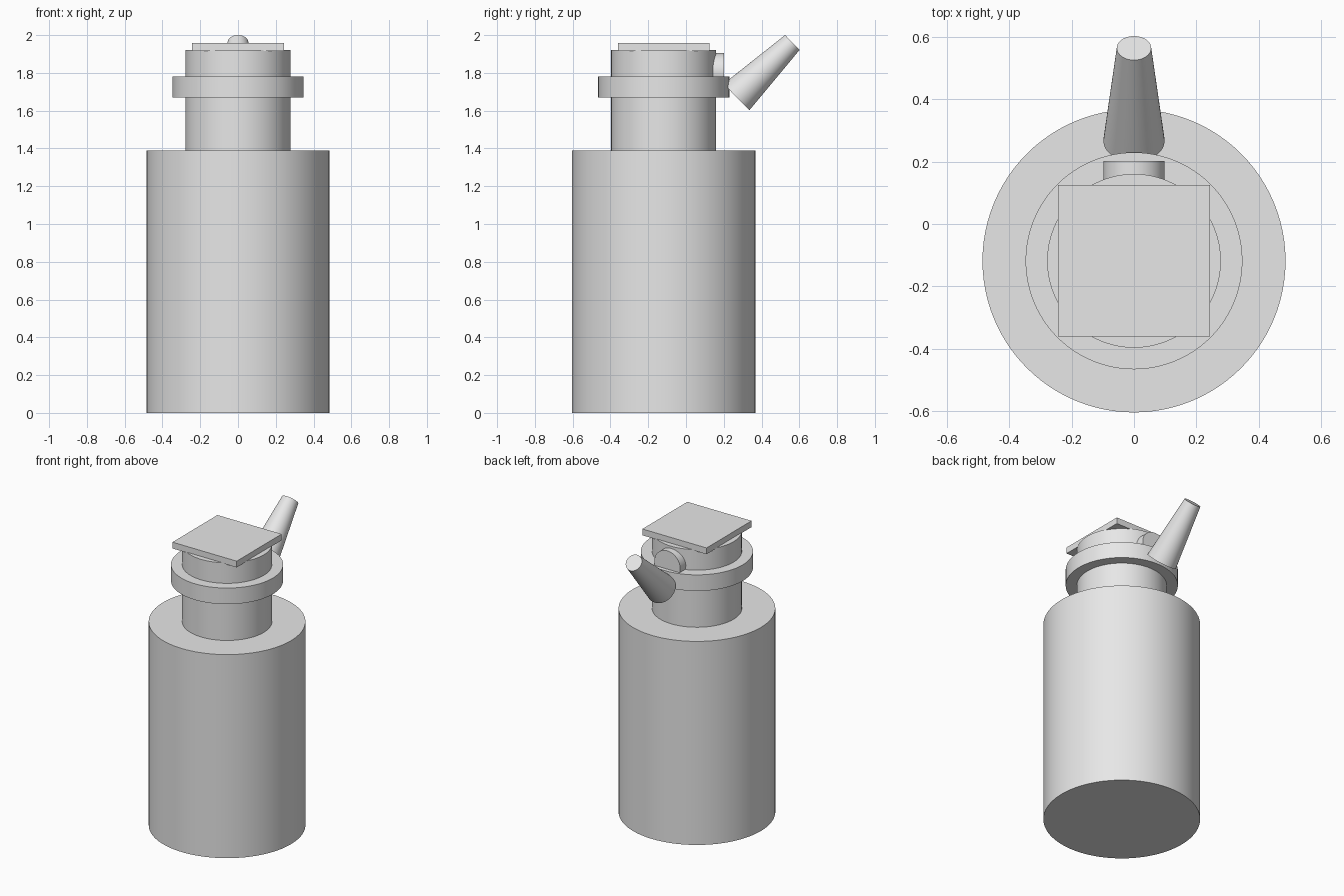
import bpy
import math
from mathutils import Vector

cube = bpy.data.objects.get("Cube")
if cube:
    bpy.data.objects.remove(cube, do_unlink=True)

# Single light grey material
GREY = (0.8, 0.8, 0.8, 1.0)
mat = bpy.data.materials.new("light_grey")
mat.use_nodes = True
mat.diffuse_color = GREY
mat.node_tree.nodes["Principled BSDF"].inputs["Base Color"].default_value = GREY

CY = -0.118  # y of the bottle axis


def cone(name, start, end, r1, r2, sides=96):
    """Round part running from start to end, with a radius at each end."""
    start, end = Vector(start), Vector(end)
    axis = end - start
    bpy.ops.mesh.primitive_cone_add(
        vertices=sides, radius1=r1, radius2=r2, depth=axis.length,
        location=(start + end) / 2,
        rotation=axis.to_track_quat('Z', 'Y').to_euler())
    ob = bpy.context.object
    ob.name = name
    ob.data.materials.append(mat)
    bpy.ops.object.shade_smooth_by_angle(angle=math.radians(30))
    return ob


def upright(name, radius, z0, z1):
    return cone(name, (0, CY, z0), (0, CY, z1), radius, radius)


# Bottle: body, neck and collar on one axis
upright("body", 0.485, 0.0, 1.39)
upright("neck", 0.278, 1.385, 1.92)
upright("collar", 0.347, 1.67, 1.78)

# Square lid plate
bpy.ops.mesh.primitive_cube_add(size=1, location=(0, CY, 1.938))
lid = bpy.context.object
lid.name = "lid_plate"
lid.scale = (0.485, 0.485, 0.043)
bpy.ops.object.transform_apply(location=False, rotation=False, scale=True)
lid.data.materials.append(mat)

# Round button on the back of the neck
cone("back_button", (0, 0.10, 1.807), (0, 0.202, 1.807), 0.098, 0.098, 64)

# Tapered spout leaning backwards and up
cone("spout", (0, 0.267, 1.672), (0, 0.563, 1.961), 0.098, 0.055, 64)
